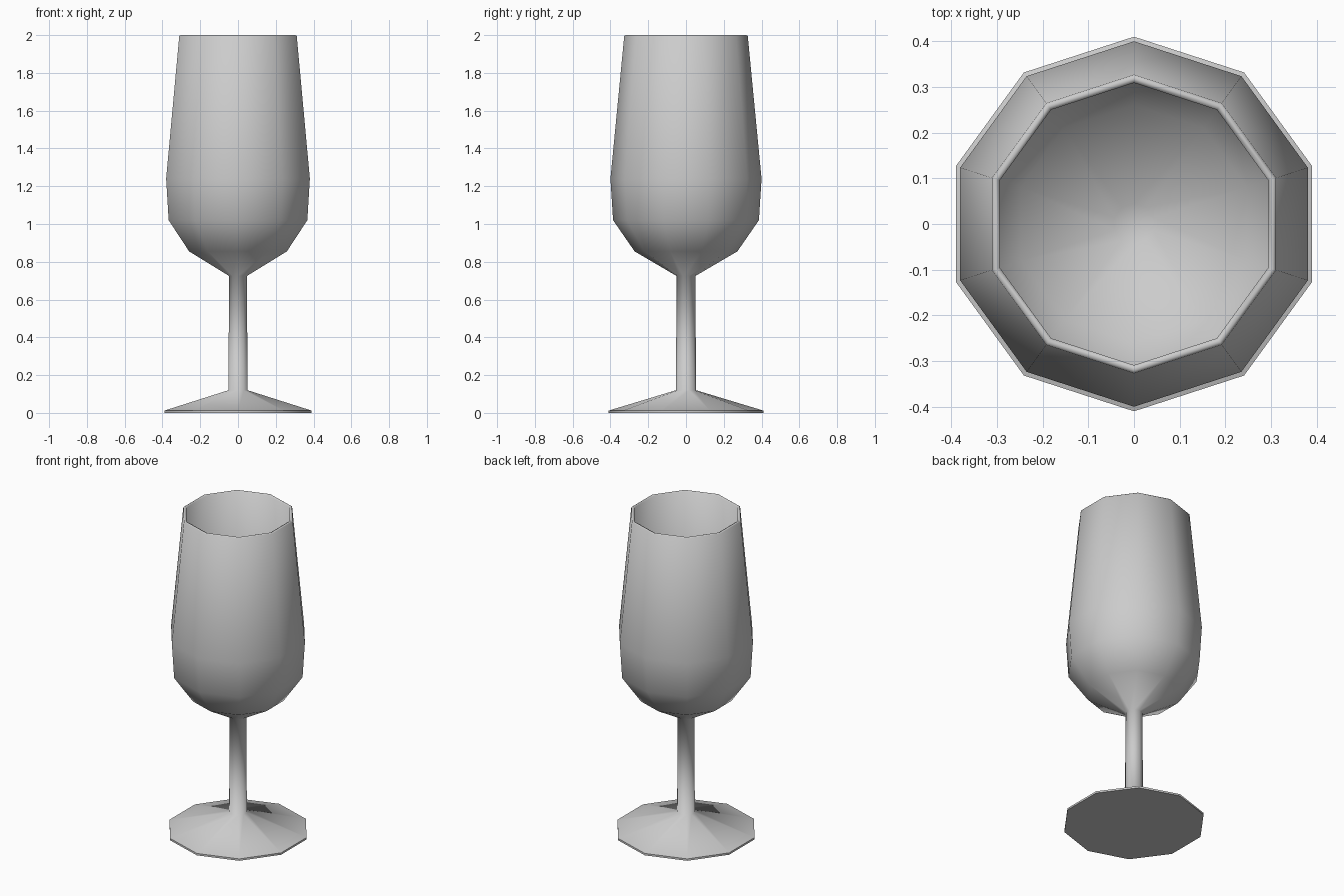
import bpy, bmesh, math

if "Cube" in bpy.data.objects:
    bpy.data.objects.remove(bpy.data.objects["Cube"])

SIDES = 10

# Lathe profile (radius, height): underside, foot, stem, outer bowl, rim, inner bowl
profile = [
    (0.41, 0.0), (0.41, 0.012), (0.053, 0.12),
    (0.050, 0.725), (0.272, 0.855), (0.386, 1.02), (0.40, 1.24),
    (0.327, 1.995), (0.32, 2.0), (0.309, 1.995),
    (0.382, 1.24), (0.369, 1.025), (0.26, 0.872), (0.045, 0.75),
]
sharp_rings = {0, 1}

bm = bmesh.new()
rings = []
for r, z in profile:
    ring = []
    for k in range(SIDES):
        a = math.pi / 2 + 2 * math.pi * k / SIDES
        ring.append(bm.verts.new((r * math.cos(a), r * math.sin(a), z)))
    rings.append(ring)

# Skin between neighbouring rings
for lower, upper in zip(rings, rings[1:]):
    for k in range(SIDES):
        n = (k + 1) % SIDES
        bm.faces.new((lower[k], lower[n], upper[n], upper[k]))

# Underside of the foot and inside bottom of the bowl
bm.faces.new(list(reversed(rings[0])))
bm.faces.new(rings[-1])

# Smooth shading with crisp foot edges
for f in bm.faces:
    f.smooth = True
for i in sharp_rings:
    for k in range(SIDES):
        bm.edges.get((rings[i][k], rings[i][(k + 1) % SIDES])).smooth = False

bmesh.ops.recalc_face_normals(bm, faces=bm.faces)
mesh = bpy.data.meshes.new("wine_glass")
bm.to_mesh(mesh)
bm.free()
glass = bpy.data.objects.new("wine_glass", mesh)
bpy.context.collection.objects.link(glass)
